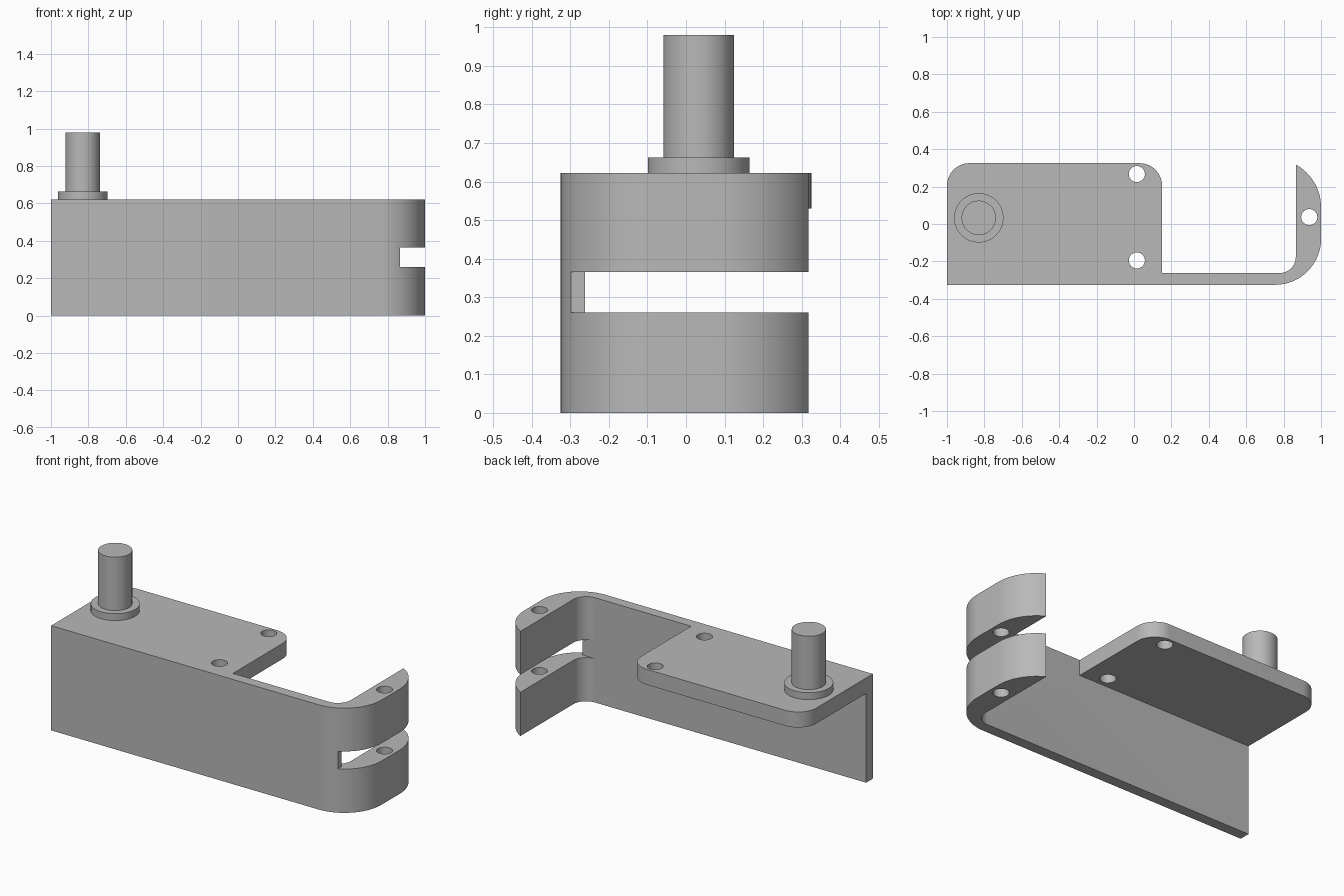
import bpy, bmesh, math

cube = bpy.data.objects.get("Cube")
if cube:
    bpy.data.objects.remove(cube, do_unlink=True)

steel = bpy.data.materials.new("plain grey")
steel.use_nodes = True
GREY = (0.48, 0.48, 0.48, 1)
steel.diffuse_color = GREY
steel.node_tree.nodes["Principled BSDF"].inputs["Base Color"].default_value = GREY


def arc(cx, cy, r, start, end, steps=20):
    angles = [math.radians(start + (end - start) * i / steps) for i in range(steps + 1)]
    return [(cx + r * math.cos(a), cy + r * math.sin(a)) for a in angles]


def prism(name, outline, z0, z1):
    """Extrude a closed plan outline between two heights."""
    bm = bmesh.new()
    face = bm.faces.new([bm.verts.new((x, y, z0)) for x, y in outline])
    top = bmesh.ops.extrude_face_region(bm, geom=[face])["geom"]
    bmesh.ops.translate(bm, vec=(0, 0, z1 - z0),
                        verts=[v for v in top if isinstance(v, bmesh.types.BMVert)])
    bmesh.ops.recalc_face_normals(bm, faces=bm.faces)
    mesh = bpy.data.meshes.new(name)
    bm.to_mesh(mesh)
    bm.free()
    mesh.materials.append(steel)
    obj = bpy.data.objects.new(name, mesh)
    bpy.context.collection.objects.link(obj)
    return obj


def disc(cx, cy, r):
    return arc(cx, cy, r, 0, 360, 48)[:-1]


def box(x0, x1, y0, y1):
    return [(x0, y0), (x1, y0), (x1, y1), (x0, y1)]


def activate(obj):
    bpy.ops.object.select_all(action="DESELECT")
    obj.select_set(True)
    bpy.context.view_layer.objects.active = obj


def combine(target, tool, operation):
    """Apply a boolean and discard the helper."""
    tool.hide_render = True
    activate(target)
    mod = target.modifiers.new("cut", "BOOLEAN")
    mod.object, mod.operation, mod.solver = tool, operation, "EXACT"
    bpy.ops.object.modifier_apply(modifier=mod.name)
    bpy.data.objects.remove(tool, do_unlink=True)


FRONT, BACK, INNER = -0.325, 0.325, -0.262
HOOK, TOP = 0.865, 0.622

# Front wall bending round into the hooked end
hook = [(-1, INNER), (-1, FRONT)]
hook += arc(0.755, -0.08, 0.245, -90, 0)
hook += arc(0.74, 0.09, 0.26, 0, 61.3)
hook += arc(HOOK - 0.085, INNER + 0.085, 0.085, 0, -90, 12)
bracket = prism("bracket", hook, 0, TOP)

# Top plate with rounded back corners
plate = [(-1, -0.295), (0.15, -0.295)]
plate += arc(0.03, BACK - 0.12, 0.12, 0, 90)
plate += arc(-0.88, BACK - 0.12, 0.12, 90, 180)
combine(bracket, prism("top_plate", plate, 0.53, TOP), "UNION")

# Slot splitting the hook into two prongs
for area in (box(HOOK, 1.1, -0.5, 0.5), box(0.7, 1.05, INNER, 0.45)):
    combine(bracket, prism("slot_cutter", area, 0.26, 0.365), "DIFFERENCE")

# Drilled holes
for x, y in ((0.015, 0.267), (0.015, -0.195), (0.937, 0.037)):
    combine(bracket, prism("hole_cutter", disc(x, y, 0.043), -0.1, 0.8), "DIFFERENCE")

# Pivot post on its collar
collar = prism("collar", disc(-0.83, 0.033, 0.132), TOP, 0.663)
post = prism("post", disc(-0.83, 0.033, 0.092), 0.663, 0.98)

for part in (bracket, collar, post):
    activate(part)
    bpy.ops.object.shade_smooth_by_angle(angle=math.radians(30))
